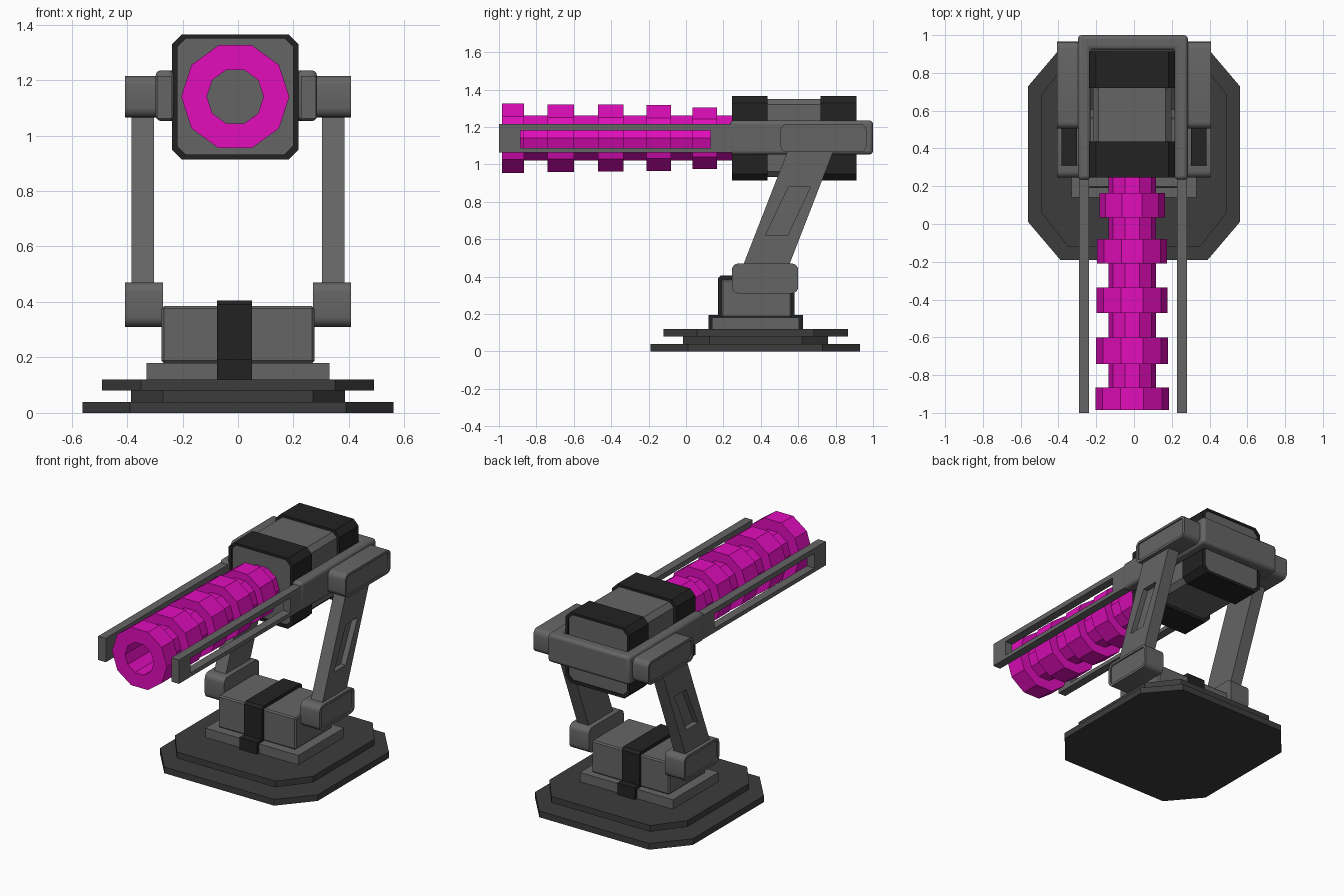
import bpy, bmesh
from math import sin, cos, pi

if "Cube" in bpy.data.objects:
    bpy.data.objects.remove(bpy.data.objects["Cube"])


def mat(name, *rgb):
    m = bpy.data.materials.new(name)
    m.diffuse_color = (*rgb, 1)
    m.use_nodes = True
    m.node_tree.nodes["Principled BSDF"].inputs["Base Color"].default_value = m.diffuse_color
    return m


GREY = mat("grey", 0.13, 0.13, 0.13)
DARK = mat("dark_grey", 0.045, 0.045, 0.045)
BLACK = mat("black", 0.016, 0.016, 0.016)
PINK = mat("magenta", 0.75, 0.004, 0.5)


def finish(name, bm, material, mirror=False, bevel=0, segs=2, smooth=False):
    bmesh.ops.recalc_face_normals(bm, faces=bm.faces[:])
    me = bpy.data.meshes.new(name)
    bm.to_mesh(me)
    bm.free()
    me.materials.append(material)
    ob = bpy.data.objects.new(name, me)
    bpy.context.collection.objects.link(ob)
    if mirror:
        ob.modifiers.new("mirror", 'MIRROR')
    if bevel:
        b = ob.modifiers.new("bevel", 'BEVEL')
        b.width, b.segments, b.limit_method = bevel, segs, 'ANGLE'
    if smooth:
        bpy.ops.object.select_all(action='DESELECT')
        ob.select_set(True)
        bpy.context.view_layer.objects.active = ob
        bpy.ops.object.shade_smooth_by_angle(angle=0.6)
    return ob


def prism(name, outline, axis, a, b, material, inner=None, depth=None, **kw):
    """Extrude an outline from a to b; inner cuts a hole, or a recess of given depth at b."""
    bm = bmesh.new()

    def loop(pts, t):
        place = {'x': lambda u, v: (t, u, v), 'y': lambda u, v: (u, t, v), 'z': lambda u, v: (u, v, t)}[axis]
        return [bm.verts.new(place(*p)) for p in pts]

    def bridge(p, q):
        n = len(p)
        for i in range(n):
            j = (i + 1) % n
            bm.faces.new((p[i], p[j], q[j], q[i]))

    lo, hi = loop(outline, a), loop(outline, b)
    bridge(lo, hi)
    if inner is None:
        bm.faces.new(lo)
        bm.faces.new(hi)
    else:
        top = loop(inner, b)
        bottom = loop(inner, a if depth is None else b - depth)
        bridge(hi, top)
        bridge(top, bottom)
        if depth is None:
            bridge(bottom, lo)
        else:
            bm.faces.new(bottom)
            bm.faces.new(lo)
    return finish(name, bm, material, **kw)


def rect(u0, u1, v0, v1):
    return [(u0, v0), (u1, v0), (u1, v1), (u0, v1)]


def octagon(u0, u1, v0, v1, cu, cv):
    return [(u0 + cu, v0), (u1 - cu, v0), (u1, v0 + cv), (u1, v1 - cv),
            (u1 - cu, v1), (u0 + cu, v1), (u0, v1 - cv), (u0, v0 + cv)]


def round_rect(u0, u1, v0, v1, r, n=4):
    corners = [(u1 - r, v1 - r), (u0 + r, v1 - r), (u0 + r, v0 + r), (u1 - r, v0 + r)]
    return [(u + r * cos(pi / 2 * (k + i / n)), v + r * sin(pi / 2 * (k + i / n)))
            for k, (u, v) in enumerate(corners) for i in range(n + 1)]


# Stacked octagonal base plates
prism("base_plate_bottom", octagon(-.56, .56, -.19, .93, .17, .2), 'z', 0, .04, DARK)
prism("base_plate_middle", octagon(-.385, .385, -.015, .76, .115, .14), 'z', .04, .08, DARK)
prism("base_plate_top", octagon(-.49, .49, -.12, .865, .14, .18), 'z', .08, .12, DARK)

# Pedestal block and the strap over it
prism("pedestal_foot", rect(-.33, .33, .14, .605), 'z', .12, .18, GREY)
prism("pedestal_block", rect(-.275, .275, .19, .565), 'z', .18, .385, GREY, bevel=.008, segs=1)
prism("pedestal_strap", [(.12, .12), (.625, .12), (.625, .195), (.58, .195), (.58, .39), (.565, .405),
                         (.185, .405), (.17, .39), (.17, .195), (.12, .195)], 'x', -.075, .05, BLACK)

# Joints and slanted support arms, mirrored to both sides
for name, x0, y0, y1, z0, z1 in (("lower_joint", .27, .245, .6, .31, .47),
                                 ("upper_joint", .28, .505, .965, 1.065, 1.215)):
    prism(name, round_rect(y0, y1, z0, z1, .035), 'x', x0, .408, GREY,
          inner=round_rect(y0 + .018, y1 - .018, z0 + .016, z1 - .016, .02), depth=.008,
          mirror=True, smooth=True)
prism("support_arm", [(.274, .38), (.52, .38), (.815, 1.14), (.57, 1.14)], 'x', .302, .384, GREY,
      inner=[(.425, .62), (.543, .62), (.666, .88), (.548, .88)], depth=.035, mirror=True)

# U-shaped cradle around the housing, with slotted rails running forward
prism("cradle", [(-.297, .235), (-.23, .235), (-.23, .925), (.215, .925),
                 (.215, .235), (.285, .235), (.285, 1), (-.297, 1)], 'z', 1.052, 1.235, GREY,
      bevel=.02, segs=3, smooth=True)
for side, x in (("left", -.292), ("right", .227)):
    prism("rail_" + side, rect(-1, .26, 1.062, 1.215), 'x', x, x + .054, GREY,
          inner=rect(-.885, .13, 1.088, 1.182))

# Housing core with two dark bands
CX, CZ = -.01, 1.14
core = octagon(CX - .208, CX + .208, .932, 1.35, .03, .03)
band = octagon(CX - .228, CX + .228, .913, 1.365, .036, .036)
prism("housing_core", core, 'y', .255, .905, GREY)
prism("housing_band_front", band, 'y', .245, .437, BLACK, inner=core)
prism("housing_band_rear", band, 'y', .72, .912, BLACK, inner=core)

# Ten-sided hollow barrel with raised collars
profile = [(-.985, .102)]
for y0, y1, r in ((-.985, -.865, .195), (-.74, -.6, .19), (-.47, -.335, .188),
                  (-.21, -.08, .185), (.035, .165, .173)):
    profile += [(y0, .126), (y0, r), (y1, r), (y1, .126)]
profile += [(.265, .126), (.265, .102)]
bm = bmesh.new()
N = 10
rings = [[bm.verts.new((CX + r * cos(2 * pi * k / N), y, CZ + r * sin(2 * pi * k / N))) for k in range(N)]
         for y, r in profile]
for p, q in zip(rings, rings[1:] + rings[:1]):
    for k in range(N):
        j = (k + 1) % N
        bm.faces.new((p[k], p[j], q[j], q[k]))
finish("barrel", bm, PINK)
